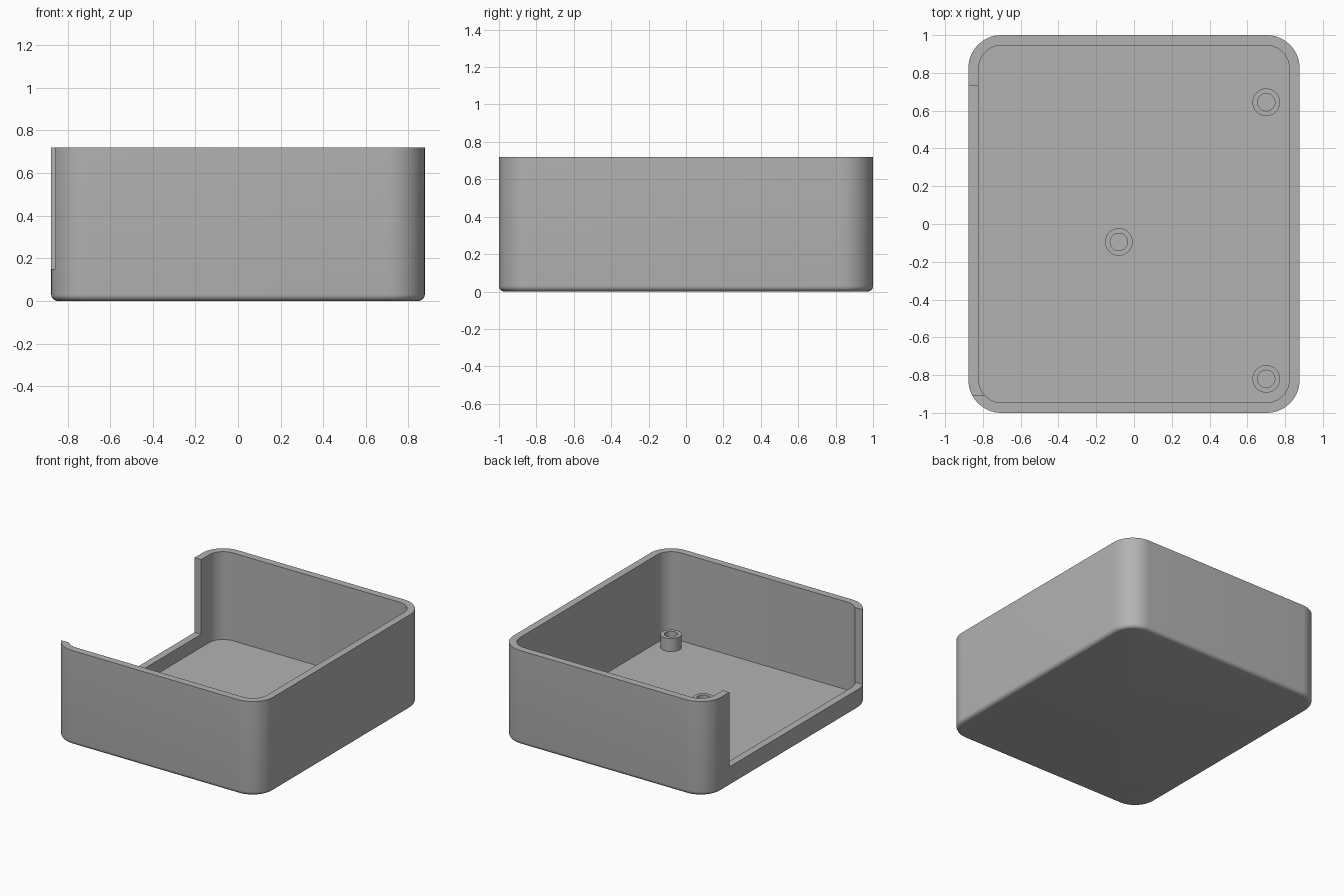
import bpy, bmesh, math

cube = bpy.data.objects.get("Cube")
if cube:
    bpy.data.objects.remove(cube)

HALF_X, HALF_Y, HEIGHT = 0.877, 1.0, 0.72
CORNER, WALL, FLOOR, FILLET = 0.175, 0.055, 0.05, 0.03
SILL = 0.15

grey = bpy.data.materials.new("plain grey")
grey.use_nodes = True
colour = (0.45, 0.45, 0.45, 1)
grey.diffuse_color = colour
grey.node_tree.nodes["Principled BSDF"].inputs["Base Color"].default_value = colour


def make_object(name, bm):
    bmesh.ops.recalc_face_normals(bm, faces=bm.faces)
    mesh = bpy.data.meshes.new(name)
    bm.to_mesh(mesh)
    bm.free()
    mesh.materials.append(grey)
    obj = bpy.data.objects.new(name, mesh)
    bpy.context.collection.objects.link(obj)
    return obj


def smooth(obj):
    bpy.ops.object.select_all(action='DESELECT')
    obj.select_set(True)
    bpy.context.view_layer.objects.active = obj
    bpy.ops.object.shade_smooth_by_angle(angle=math.radians(30))


def rounded_ring(bm, inset, z, steps=14):
    """Rounded rectangle, offset inwards from the outer wall."""
    verts = []
    for quarter, (sx, sy) in enumerate([(1, 1), (-1, 1), (-1, -1), (1, -1)]):
        for i in range(steps + 1):
            a = (quarter + i / steps) * math.pi / 2
            r = CORNER - inset
            verts.append(bm.verts.new((sx * (HALF_X - CORNER) + r * math.cos(a),
                                       sy * (HALF_Y - CORNER) + r * math.sin(a), z)))
    return verts


def bridge(bm, a, b):
    for i in range(len(a)):
        j = (i + 1) % len(a)
        bm.faces.new((a[i], a[j], b[j], b[i]))


# Open tray: filleted base, outer wall, rim, inner wall, floor
bm = bmesh.new()
profile = []
for i in range(7):
    a = i / 6 * math.pi / 2
    profile.append((FILLET * (1 - math.sin(a)), FILLET * (1 - math.cos(a))))
profile += [(0, HEIGHT), (WALL, HEIGHT), (WALL, FLOOR)]
rings = [rounded_ring(bm, inset, z) for inset, z in profile]
for lower, upper in zip(rings, rings[1:]):
    bridge(bm, lower, upper)
bm.faces.new(rings[0])
bm.faces.new(rings[-1])
tray = make_object("tray", bm)

# Side opening cut down to the sill
x0, x1, y0, y1, z1 = -1.0, -0.6, -0.905, 0.73, 0.9
bm = bmesh.new()
bmesh.ops.create_cube(bm, size=1)
for v in bm.verts:
    v.co = ((x0 + x1) / 2 + v.co.x * (x1 - x0),
            (y0 + y1) / 2 + v.co.y * (y1 - y0),
            (SILL + z1) / 2 + v.co.z * (z1 - SILL))
cutter = make_object("opening_cutter", bm)
cutter.hide_render = True
cut = tray.modifiers.new("side opening", 'BOOLEAN')
cut.operation, cut.solver, cut.object = 'DIFFERENCE', 'EXACT', cutter
bpy.context.view_layer.objects.active = tray
bpy.ops.object.modifier_apply(modifier=cut.name)
bpy.data.objects.remove(cutter)
smooth(tray)


# Hollow screw posts on the floor
def screw_post(name, x, y, outer=0.073, inner=0.046, sides=40):
    bm = bmesh.new()
    loops = []
    for r, z in [(outer, FLOOR), (outer, SILL), (inner, SILL), (inner, FLOOR)]:
        loops.append([bm.verts.new((x + r * math.cos(t), y + r * math.sin(t), z))
                      for t in (i * math.tau / sides for i in range(sides))])
    for a, b in zip(loops, loops[1:] + loops[:1]):
        bridge(bm, a, b)
    smooth(make_object(name, bm))


screw_post("back_screw_post", 0.70, 0.645)
screw_post("front_screw_post", 0.70, -0.82)
screw_post("middle_screw_post", -0.08, -0.095)
